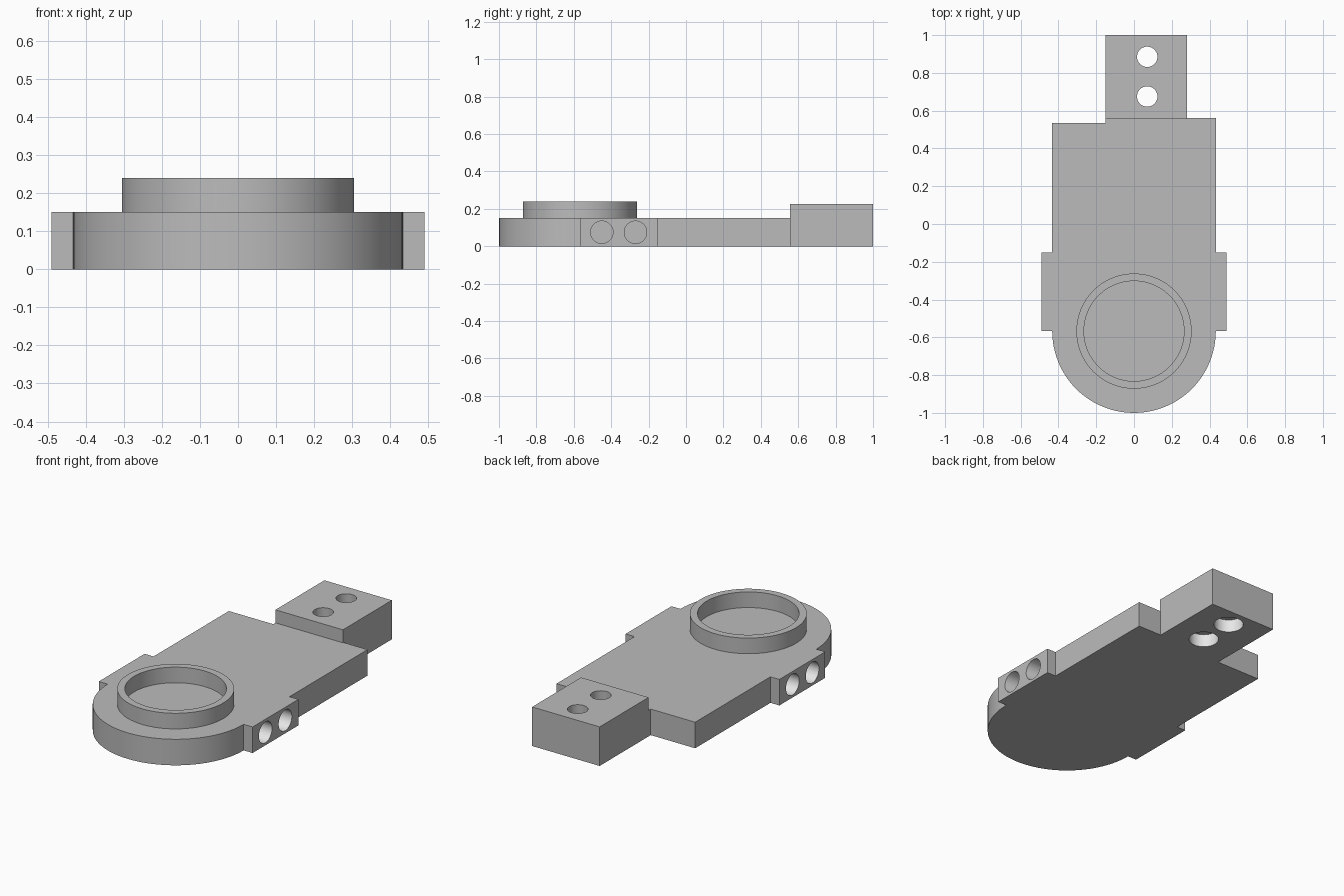
import bpy, bmesh
from math import cos, sin, pi, radians
from mathutils import Matrix, Vector

if "Cube" in bpy.data.objects:
    bpy.data.objects.remove(bpy.data.objects["Cube"], do_unlink=True)


def material(name, value):
    m = bpy.data.materials.new(name)
    m.use_nodes = True
    colour = (value, value, value, 1)
    m.diffuse_color = colour
    m.node_tree.nodes["Principled BSDF"].inputs["Base Color"].default_value = colour
    return m


GREY = material("mid grey", 0.5)
PALE = material("pale grey", 0.8)


def make(name, bm):
    bmesh.ops.recalc_face_normals(bm, faces=bm.faces)
    mesh = bpy.data.meshes.new(name)
    bm.to_mesh(mesh)
    bm.free()
    mesh.materials.append(GREY)
    mesh.materials.append(PALE)
    obj = bpy.data.objects.new(name, mesh)
    bpy.context.collection.objects.link(obj)
    return obj


def prism(name, outline, z0, z1):
    """Extrude a flat outline upward."""
    bm = bmesh.new()
    face = bm.faces.new([bm.verts.new((x, y, z0)) for x, y in outline])
    top = bmesh.ops.extrude_face_region(bm, geom=[face])["geom"]
    verts = [g for g in top if isinstance(g, bmesh.types.BMVert)]
    bmesh.ops.translate(bm, verts=verts, vec=(0, 0, z1 - z0))
    return make(name, bm)


def drill(target, centre, radius, length, axis="Z", pale=False):
    """Cut a round hole; pale holes get a pale wall and a grey floor."""
    bm = bmesh.new()
    turn = Matrix.Rotation(pi / 2, 4, "Y") if axis == "X" else Matrix()
    bmesh.ops.create_cone(bm, cap_ends=True, segments=48, radius1=radius, radius2=radius,
                          depth=length, matrix=Matrix.Translation(centre) @ turn)
    for f in bm.faces:
        f.material_index = 1 if pale and len(f.verts) == 4 else 0
    cutter = make("hole_cutter", bm)
    cutter.hide_render = True
    mod = target.modifiers.new("hole", "BOOLEAN")
    mod.operation = "DIFFERENCE"
    mod.solver = "EXACT"
    mod.object = cutter
    bpy.context.view_layer.objects.active = target
    bpy.ops.object.modifier_apply(modifier=mod.name)
    bpy.data.objects.remove(cutter, do_unlink=True)


def smooth(obj):
    bpy.ops.object.select_all(action="DESELECT")
    obj.select_set(True)
    bpy.context.view_layer.objects.active = obj
    bpy.ops.object.shade_smooth_by_angle(angle=radians(30))


# Shared dimensions
R = 0.433            # half width and round end radius
CY = R - 1           # centre of the round end
EAR, EAR_BACK = 0.49, -0.15
THICK = 0.15
TAIL_L, TAIL_R, TAIL_Y = 0.28, -0.15, 0.555

# Plate: round front, side ears, stepped back edge
arc = [(R * cos(a), CY + R * sin(a)) for a in (pi + pi * i / 48 for i in range(49))]
right_ear = [(-R, EAR_BACK), (-EAR, EAR_BACK), (-EAR, CY)]
left_ear = [(-x, y) for x, y in reversed(right_ear)]
back = [(R, 0.56), (TAIL_L, 0.56), (TAIL_L, TAIL_Y), (TAIL_R, TAIL_Y),
        (TAIL_R, 0.535), (-R, 0.535)]
plate = prism("base_plate", arc + left_ear + back + right_ear, 0, THICK)

# Paired blind holes in each ear
for side in (-1, 1):
    for y in (-0.45, -0.27):
        drill(plate, Vector((side * EAR, y, THICK / 2)), 0.06, 0.24, "X", True)
smooth(plate)

# Tail block with counterbored through holes
tail = prism("tail_block", [(TAIL_R, TAIL_Y), (TAIL_L, TAIL_Y), (TAIL_L, 1), (TAIL_R, 1)], 0, 0.225)
for y in (0.885, 0.675):
    drill(tail, Vector((0.07, y, 0.1)), 0.054, 0.6)
    drill(tail, Vector((0.07, y, 0)), 0.08, 0.15, "Z", True)
smooth(tail)

# Raised ring on the round end
bm = bmesh.new()
section = [(0.265, THICK), (0.305, THICK), (0.305, 0.24), (0.265, 0.24)]
verts = [bm.verts.new((r, 0, z)) for r, z in section]
edges = [bm.edges.new((verts[i], verts[(i + 1) % 4])) for i in range(4)]
bmesh.ops.spin(bm, geom=verts + edges, cent=(0, 0, 0), axis=(0, 0, 1),
               angle=2 * pi, steps=96, use_merge=True)
bmesh.ops.remove_doubles(bm, verts=bm.verts, dist=0.0001)
bmesh.ops.translate(bm, verts=bm.verts, vec=(0, CY, 0))
smooth(make("raised_ring", bm))
